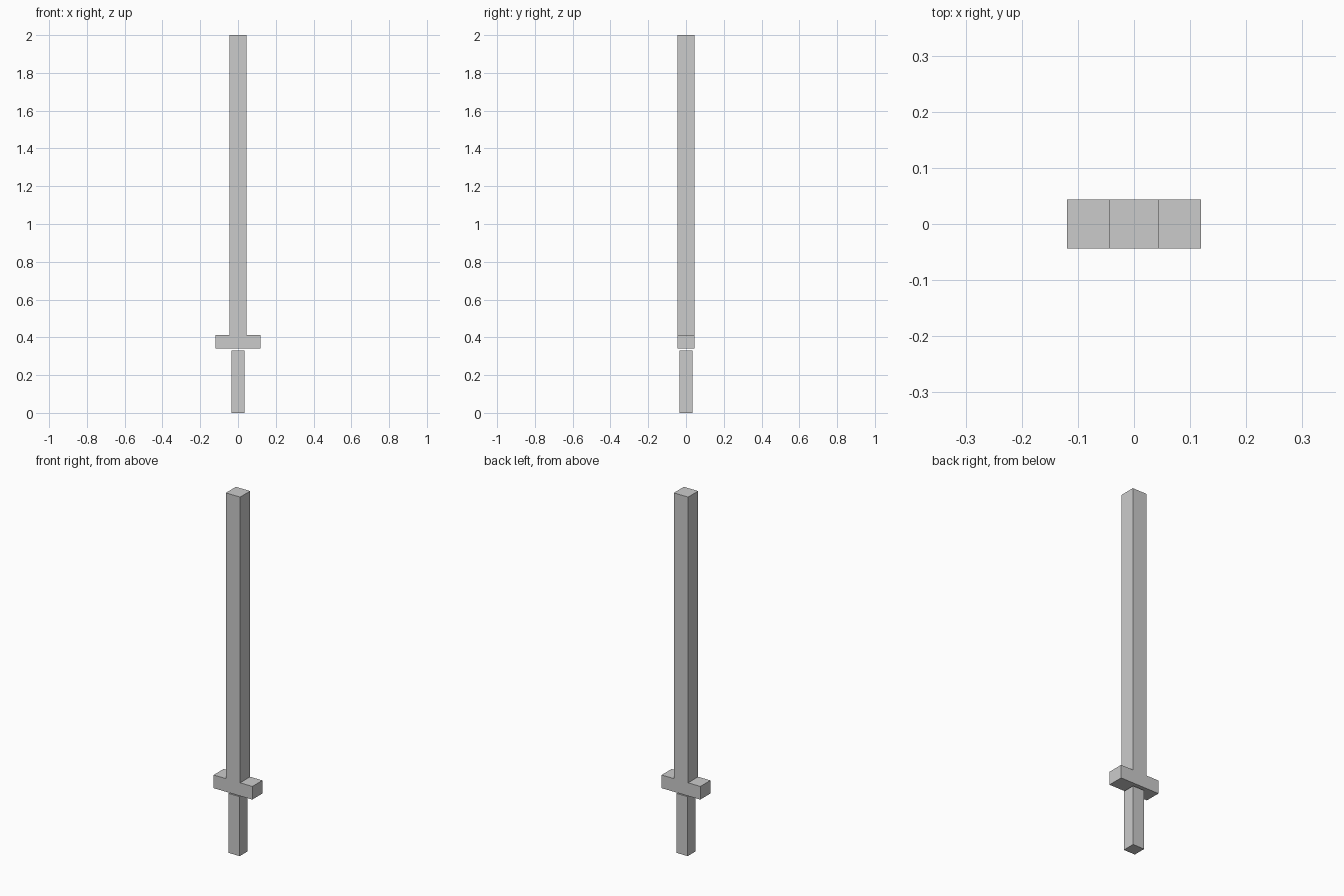
import bpy, bmesh

if "Cube" in bpy.data.objects:
    bpy.data.objects.remove(bpy.data.objects["Cube"])

BLADE, GUARD, GRIP = 0.044, 0.119, 0.035   # half widths
GRIP_TOP, GUARD_BOTTOM, GUARD_TOP, TIP = 0.33, 0.34, 0.413, 2.0


def extrude_profile(name, half_profile, half_depth):
    """Mirror an x/z half profile across x = 0 and extrude it along y."""
    outline = half_profile + [(-x, z) for x, z in reversed(half_profile)]
    bm = bmesh.new()
    front = bm.faces.new([bm.verts.new((x, -half_depth, z)) for x, z in outline])
    result = bmesh.ops.extrude_face_region(bm, geom=[front], use_keep_orig=True)
    moved = [v for v in result["geom"] if isinstance(v, bmesh.types.BMVert)]
    bmesh.ops.translate(bm, verts=moved, vec=(0, 2 * half_depth, 0))
    bmesh.ops.recalc_face_normals(bm, faces=bm.faces)
    mesh = bpy.data.meshes.new(name)
    bm.to_mesh(mesh)
    bm.free()
    obj = bpy.data.objects.new(name, mesh)
    bpy.context.collection.objects.link(obj)
    return obj


# Blade and crossguard share one flush, T-shaped outline
extrude_profile("blade_and_guard", [(GUARD, GUARD_BOTTOM), (GUARD, GUARD_TOP),
                                    (BLADE, GUARD_TOP), (BLADE, TIP)], BLADE)

# Square grip, just below the guard with a thin gap
extrude_profile("grip", [(GRIP, 0.0), (GRIP, GRIP_TOP)], GRIP)
